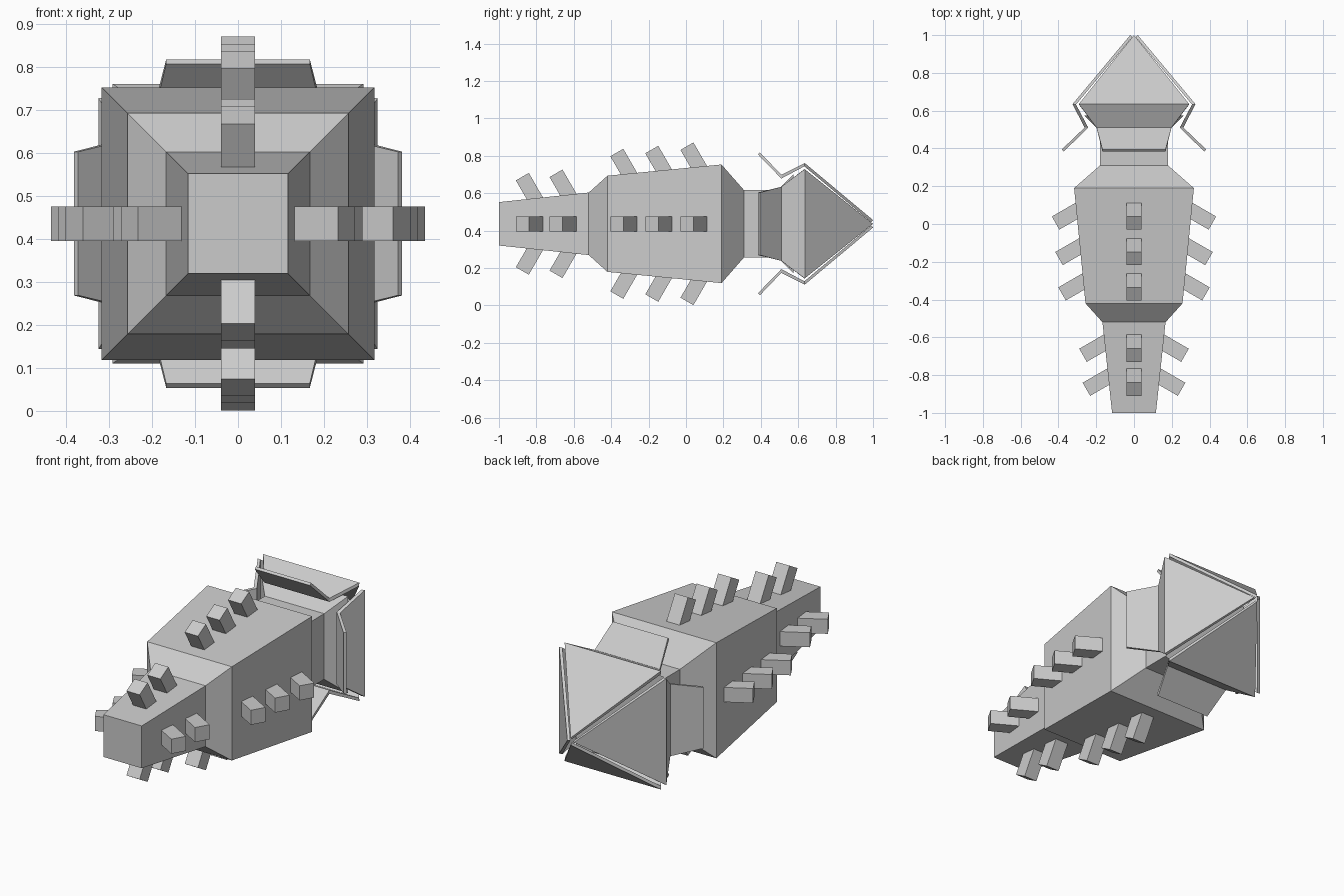
import bpy
import math
from mathutils import Matrix

if "Cube" in bpy.data.objects:
    bpy.data.objects.remove(bpy.data.objects["Cube"])

CZ = 0.436  # height of the long axis
AXIS = Matrix.Translation((0, 0, CZ))


def make(name, verts, faces, matrix):
    mesh = bpy.data.meshes.new(name)
    mesh.from_pydata(verts, [], faces)
    mesh.transform(matrix)
    mesh.update()
    obj = bpy.data.objects.new(name, mesh)
    bpy.context.collection.objects.link(obj)
    return obj


def around(i):
    return AXIS @ Matrix.Rotation(i * math.pi / 2, 4, 'Y')


# Body: square rings along y (y, half width), flaring into a collar at the head
rings = [(-1, .116), (-.52, .167), (-.42, .257), (.19, .317),
         (.31, .18), (.49, .18), (.575, .265)]
verts = [(sx * h, y, sz * h) for y, h in rings
         for sx, sz in ((-1, -1), (1, -1), (1, 1), (-1, 1))]
faces = [(0, 1, 2, 3)]
for r in range(len(rings) - 1):
    for k in range(4):
        a, b = r * 4 + k, r * 4 + (k + 1) % 4
        faces.append((a, a + 4, b + 4, b))
n = len(verts)
faces.append((n - 1, n - 2, n - 3, n - 4))
make("body", verts, faces, AXIS)

# Head petals: folded plates (y, distance from axis, half width)
folds = [(.635, .325, .292), (.51, .262, .198), (.395, .382, .167)]
pv = [(0, 1, .02)]
for y, r, w in folds:
    pv += [(-w, y, r), (w, y, r)]
pf = [(0, 1, 2), (1, 3, 4, 2), (3, 5, 6, 4)]
for i in range(4):
    petal = make(f"head_petal_{i + 1}", pv, pf, around(i))
    solid = petal.modifiers.new("thickness", 'SOLIDIFY')
    solid.thickness = 0.015
    solid.offset = -1
    solid.use_even_offset = True

# Spikes: square pegs leaning 30 degrees to the rear, five per side
tips = [(-.875, .252), (-.695, .270), (-.37, .381), (-.183, .397), (.005, .415)]
W, L = .04, .18
bv = [(x, y, z) for z in (-L, 0) for x, y in ((-W, -W), (W, -W), (W, W), (-W, W))]
bf = [(3, 2, 1, 0), (4, 5, 6, 7)] + [
    (k, (k + 1) % 4, (k + 1) % 4 + 4, k + 4) for k in range(4)]
for i in range(4):
    for j, (y, r) in enumerate(tips):
        m = around(i) @ Matrix.Translation((0, y, r)) @ Matrix.Rotation(math.radians(30), 4, 'X')
        make(f"spike_{i + 1}_{j + 1}", bv, bf, m)
